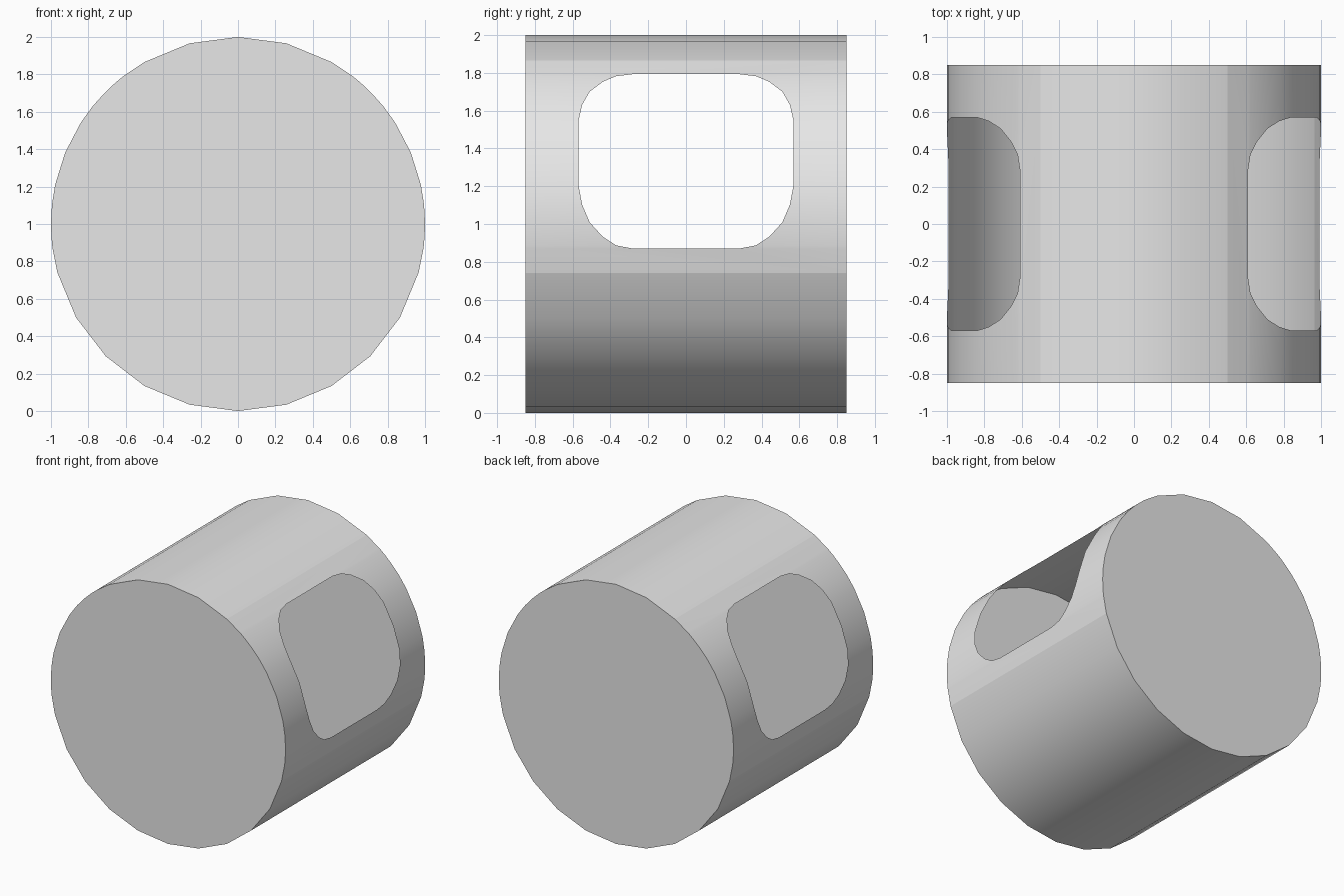
import bpy, bmesh, math
from mathutils import Vector

if "Cube" in bpy.data.objects:
    bpy.data.objects.remove(bpy.data.objects["Cube"])

HALF = 0.85                      # half length of the drum
CENTRE = Vector((0, 0, 1))

bm = bmesh.new()


def pt(deg, y):
    a = math.radians(deg)
    return bm.verts.new((math.cos(a), y, 1 + math.sin(a)))


def strip(angles):
    """Plain wall strips running the full length."""
    for a, b in zip(angles, angles[1:]):
        bm.faces.new([pt(a, -HALF), pt(a, HALF), pt(b, HALF), pt(b, -HALF)])


# Solid roof and belly of the drum
strip(range(60, 121, 15))
strip(range(195, 346, 15))

# Side openings: (angle from opening middle, half width of opening)
corner = [(30, 0.28), (29, 0.37), (26.4, 0.44), (22, 0.51), (16.6, 0.55), (10.4, 0.57)]
levels = [(22.5 - d, w) for d, w in corner] + [(22.5, 0.57)] + \
         [(22.5 + d, w) for d, w in reversed(corner)]

for mirror in (False, True):
    def ang(a):
        return 180 - a if mirror else a
    # wall in front of and behind the opening
    for (a, wa), (b, wb) in zip(levels, levels[1:]):
        for s in (-1, 1):
            bm.faces.new([pt(ang(a), s * HALF), pt(ang(a), s * wa),
                          pt(ang(b), s * wb), pt(ang(b), s * HALF)])
    # sill and lintel
    for edge, (a, w) in ((-15, levels[0]), (60, levels[-1])):
        bm.faces.new([pt(ang(edge), -HALF), pt(ang(edge), HALF), pt(ang(a), HALF),
                      pt(ang(a), w), pt(ang(a), -w), pt(ang(a), -HALF)])

bmesh.ops.remove_doubles(bm, verts=bm.verts, dist=0.0005)

# Closed flat ends
for s in (-1, 1):
    rim = [v for v in bm.verts if abs(v.co.y - s * HALF) < 1e-4]
    rim.sort(key=lambda v: math.atan2(v.co.z - 1, v.co.x))
    bm.faces.new(rim)

# Face everything outward and smooth the curved wall
bm.normal_update()
for f in bm.faces:
    if f.normal.dot(f.calc_center_median() - CENTRE) < 0:
        f.normal_flip()
    f.smooth = abs(f.normal.y) < 0.9
bm.normal_update()

# Crisp rims, and crisp borders between side panels and the roof and belly
border_z = (1 + math.sin(math.radians(60)), 1 - math.sin(math.radians(15)))
for e in bm.edges:
    on_rim = all(abs(abs(v.co.y) - HALF) < 1e-4 for v in e.verts) and \
        e.verts[0].co.y * e.verts[1].co.y > 0
    on_border = any(all(abs(v.co.z - z) < 1e-3 for v in e.verts) for z in border_z)
    e.smooth = not (on_rim or on_border)

mesh = bpy.data.meshes.new("drum_shell")
bm.to_mesh(mesh)
bm.free()

grey = bpy.data.materials.new("light_grey")
grey.diffuse_color = (0.8, 0.8, 0.8, 1)
grey.use_nodes = True
grey.node_tree.nodes["Principled BSDF"].inputs["Base Color"].default_value = grey.diffuse_color
mesh.materials.append(grey)

drum = bpy.data.objects.new("drum_shell", mesh)
bpy.context.collection.objects.link(drum)
